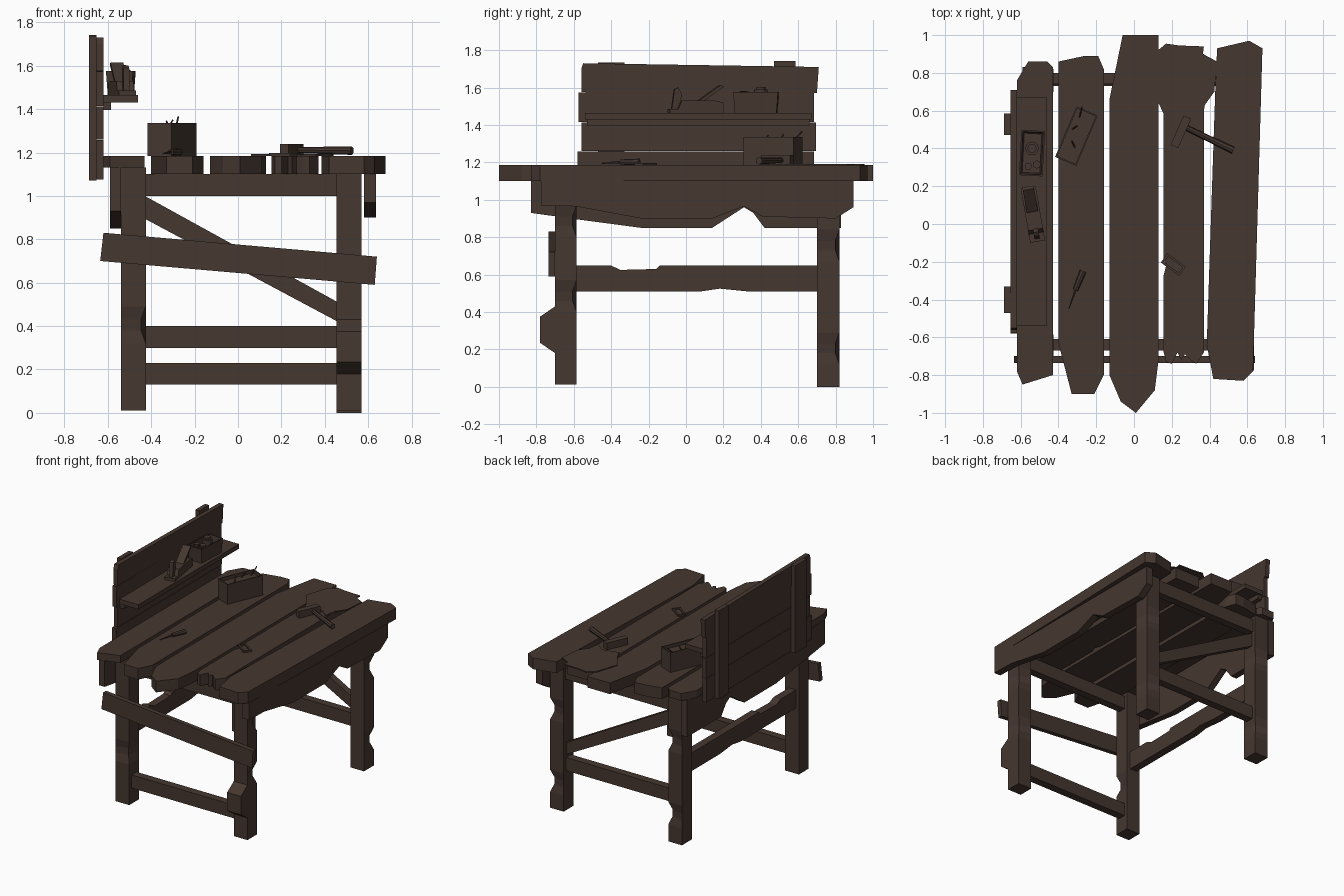
import bpy, bmesh, math
from mathutils import Vector, Matrix

if "Cube" in bpy.data.objects:
    bpy.data.objects.remove(bpy.data.objects["Cube"])

wood = bpy.data.materials.new("dark_brown_wood")
wood.diffuse_color = (0.060, 0.038, 0.029, 1)
wood.use_nodes = True
wood.node_tree.nodes["Principled BSDF"].inputs["Base Color"].default_value = wood.diffuse_color


def finish(name, bm, matrix=None):
    bmesh.ops.recalc_face_normals(bm, faces=bm.faces)
    me = bpy.data.meshes.new(name)
    bm.to_mesh(me)
    bm.free()
    me.materials.append(wood)
    ob = bpy.data.objects.new(name, me)
    bpy.context.collection.objects.link(ob)
    if matrix:
        ob.matrix_world = matrix
    return ob


def prism(name, pts, axis, lo, hi, matrix=None):
    """Extrude a 2D outline along an axis from lo to hi."""
    put = {'x': lambda p, d: (d, p[0], p[1]),
           'y': lambda p, d: (p[0], d, p[1]),
           'z': lambda p, d: (p[0], p[1], d)}[axis]
    bm = bmesh.new()
    a = [bm.verts.new(put(p, lo)) for p in pts]
    b = [bm.verts.new(put(p, hi)) for p in pts]
    bm.faces.new(a)
    bm.faces.new(b)
    for i in range(len(pts)):
        j = (i + 1) % len(pts)
        bm.faces.new((a[i], a[j], b[j], b[i]))
    return finish(name, bm, matrix)


def box(name, x0, x1, y0, y1, z0, z1, matrix=None):
    return prism(name, [(x0, y0), (x1, y0), (x1, y1), (x0, y1)], 'z', z0, z1, matrix)


def rod(name, p, q, r1, r2=None, sides=10):
    """Cylinder or cone between two points."""
    p, q = Vector(p), Vector(q)
    bm = bmesh.new()
    bmesh.ops.create_cone(bm, cap_ends=True, segments=sides, radius1=r1,
                          radius2=r1 if r2 is None else r2, depth=(q - p).length)
    rot = (q - p).to_track_quat('Z', 'Y').to_matrix().to_4x4()
    return finish(name, bm, Matrix.Translation((p + q) / 2) @ rot)


def tray(name, w, l, h, wall, floor, flare, matrix):
    """Open box with thin walls, optionally flared at the top."""
    bm = bmesh.new()

    def ring(hw, hl, z):
        return [bm.verts.new((sx * hw, sy * hl, z))
                for sx, sy in ((-1, -1), (1, -1), (1, 1), (-1, 1))]
    rings = [ring(w / 2 - flare, l / 2 - flare, 0), ring(w / 2, l / 2, h),
             ring(w / 2 - wall, l / 2 - wall, h), ring(w / 2 - wall - flare, l / 2 - wall - flare, floor)]
    for a, b in zip(rings, rings[1:]):
        for i in range(4):
            j = (i + 1) % 4
            bm.faces.new((a[i], a[j], b[j], b[i]))
    bm.faces.new(rings[0])
    bm.faces.new(rings[-1])
    return finish(name, bm, matrix)


def place(x, y, z, deg):
    return Matrix.Translation((x, y, z)) @ Matrix.Rotation(math.radians(deg), 4, 'Z')


# Rough-cut top planks
planks = {
    "top_plank_left": [(-.59, -.85), (-.43, -.80), (-.43, .83), (-.46, .86), (-.56, .86), (-.62, .76), (-.62, -.78)],
    "top_plank_mid_left": [(-.33, -.90), (-.21, -.90), (-.16, -.80), (-.16, .82), (-.19, .89), (-.26, .89),
                           (-.40, .86), (-.40, -.63)],
    "top_plank_middle": [(.01, -1), (.11, -.88), (.13, -.72), (.13, 1), (-.06, 1), (-.13, .66), (-.13, -.80), (-.07, -.94)],
    "top_plank_mid_right": [(.155, -.67), (.17, -.73), (.20, -.74), (.23, -.68), (.25, -.72), (.27, -.69), (.30, -.72),
                            (.33, -.74), (.37, -.68), (.37, .90), (.155, .90), (.155, -.18), (.17, -.22), (.155, -.28)],
    "top_plank_right": [(.42, -.82), (.58, -.83), (.63, -.78), (.68, .93), (.61, .97), (.44, .93), (.43, .70), (.385, -.64)],
}
for name, pts in planks.items():
    prism(name, pts, 'z', 1.13 if name == "top_plank_left" else 1.10, 1.185)

# Legs with small hacked notches on one corner
def leg(name, x0, x1, y0, y1, z0, z1, corner, notches):
    bm = bmesh.new()
    levels = [(z0, 0)]
    for z in notches:
        levels += [(z - .08, 0), (z - .02, .022), (z + .03, .022), (z + .09, 0)]
    levels.append((z1, 0))
    cx, cy = (x0 + x1) / 2, (y0 + y1) / 2
    rings = []
    for z, d in levels:
        ring = []
        for i, (x, y) in enumerate(((x0, y0), (x1, y0), (x1, y1), (x0, y1))):
            if i == corner:
                x += d * (1 if x < cx else -1)
                y += d * (1 if y < cy else -1)
            ring.append(bm.verts.new((x, y, z)))
        rings.append(ring)
    for a, b in zip(rings, rings[1:]):
        for i in range(4):
            j = (i + 1) % 4
            bm.faces.new((a[i], a[j], b[j], b[i]))
    bm.faces.new(rings[0])
    bm.faces.new(rings[-1])
    finish(name, bm)


leg("front_left_leg", -.54, -.425, -.70, -.585, .012, 1.13, 1, [.40])
leg("front_right_leg", .455, .57, -.70, -.585, .012, 1.10, 2, [.48, .88])
leg("back_left_leg", -.54, -.425, .70, .82, .01, 1.13, 2, [.22, .78])
leg("back_right_leg", .455, .57, .70, .82, 0, 1.10, 2, [.20, .75])

# Cross rails, upper bars and side rail
box("front_lower_rail", -.425, .455, -.67, -.61, .13, .23)
box("back_lower_rail", -.425, .455, .73, .79, .30, .40)
box("front_top_bar", -.425, .455, -.67, -.61, 1.0, 1.10)
box("back_top_bar", -.425, .455, .74, .80, 1.0, 1.10)
prism("back_diagonal_brace", [(-.43, 1.0), (.46, .51), (.46, .42), (-.43, .895)], 'y', .735, .785)
prism("front_slanted_board", [(-.62, .83), (.64, .72), (.63, .59), (-.635, .70)], 'y', -.735, -.70)
prism("left_side_rail", [(-.585, .51), (.08, .51), (.18, .525), (.33, .51), (.70, .51), (.70, .648), (-.14, .648),
                         (-.16, .63), (-.35, .625), (-.40, .648), (-.585, .648)], 'x', -.515, -.455)
prism("leg_patch_block", [(-.70, .18), (-.78, .235), (-.78, .375), (-.70, .43)], 'x', .455, .57)

# Side aprons with split lower edges
prism("right_apron", [(-.775, 1.10), (-.775, .97), (-.59, .965), (-.24, .90), (.14, .90), (.31, .965), (.41, .91),
                      (.80, .90), (.895, .96), (.895, 1.10)], 'x', .58, .635)
prism("left_apron", [(-.83, 1.13), (-.83, .93), (-.58, .895), (-.24, .85), (.14, .85), (.31, .96), (.36, .93),
                     (.42, .85), (.83, .85), (.83, 1.13)], 'x', -.59, -.54)

# Back board, battens and shelf
prism("back_board_top", [(-.56, 1.575), (.70, 1.57), (.71, 1.71), (-.55, 1.73), (-.56, 1.70)], 'x', -.655, -.62)
for i, (a, b, lo, hi) in enumerate([(-.575, .685, 1.415, 1.573), (-.56, .695, 1.26, 1.412), (-.58, .685, 1.075, 1.257)]):
    box("back_board_%d" % (i + 1), -.653, -.62, a, b, lo, hi)
box("batten_front", -.687, -.653, -.47, -.33, 1.07, 1.735)
box("batten_back", -.687, -.653, .47, .585, 1.07, 1.742)
box("shelf", -.62, -.46, -.54, .67, 1.43, 1.465)
box("shelf_support", -.62, -.585, -.53, .66, 1.395, 1.43)

# Tapered tray with jars on the shelf
tray("shelf_tray", .125, .24, .11, .008, .06, .008, place(-.54, .375, 1.465, -3))
rod("large_jar", (-.54, .40, 1.525), (-.54, .40, 1.59), .036, sides=12)
rod("large_jar_lid", (-.54, .40, 1.59), (-.54, .40, 1.603), .024, sides=12)
rod("small_jar_a", (-.56, .305, 1.525), (-.56, .305, 1.582), .019)
rod("small_jar_b", (-.515, .315, 1.525), (-.515, .315, 1.58), .021)

# Hand plane on the shelf
m = place(-.535, .05, 1.465, 10)
prism("plane_body", [(-.145, 0), (.145, 0), (.145, .055), (.10, .065), (-.08, .065), (-.10, .02), (-.145, .02)],
      'x', -.04, .04, m)
prism("plane_blade", [(0, .055), (.03, .055), (.15, .14), (.135, .15)], 'x', -.03, .03, m)
prism("plane_handle", [(-.13, .02), (-.09, .02), (-.075, .10), (-.095, .135), (-.115, .125)], 'x', -.014, .014, m)

# Tool box on the bench with sticks poking out
tray("tool_box", .122, .29, .15, .008, .125, 0, place(-.305, .465, 1.185, -23))
for i, (x, y, dx, dy, top) in enumerate([(-.29, .56, .015, .06, 1.365), (-.33, .50, .03, .02, 1.35),
                                         (-.31, .40, -.02, .04, 1.345)]):
    rod("box_stick_%d" % (i + 1), (x, y, 1.30), (x + dx, y + dy, top), .004, sides=6)

# Loose leather sheet
prism("leather_sheet", [(.06, .74), (.115, .91), (.17, .955), (.24, .945), (.37, .94), (.365, .90), (.44, .86),
                        (.425, .70), (.375, .63), (.36, .54), (.29, .595), (.165, .565), (.135, .63)], 'z', 1.184, 1.192)

# Hammer
box("hammer_head", -.022, .022, -.085, .085, 0, .052, place(.248, .488, 1.188, -24))
rod("hammer_handle", (.255, .52, 1.212), (.525, .39, 1.208), .014, .019, 8)

# Screwdriver
rod("screwdriver_handle", (-.27, -.25, 1.202), (-.31, -.35, 1.202), .018, .014, 8)
rod("screwdriver_shaft", (-.31, -.35, 1.202), (-.345, -.45, 1.195), .007, .003, 6)

# Small flat clasp: four bars forming a ring
m = place(.208, -.215, 1.185, -36)
for s, side in ((-1, "a"), (1, "b")):
    box("clasp_long_" + side, -.06, .06, s * .024 - .006, s * .024 + .006, 0, .012, m)
    box("clasp_short_" + side, s * .054 - .006, s * .054 + .006, -.024, .024, 0, .012, m)
